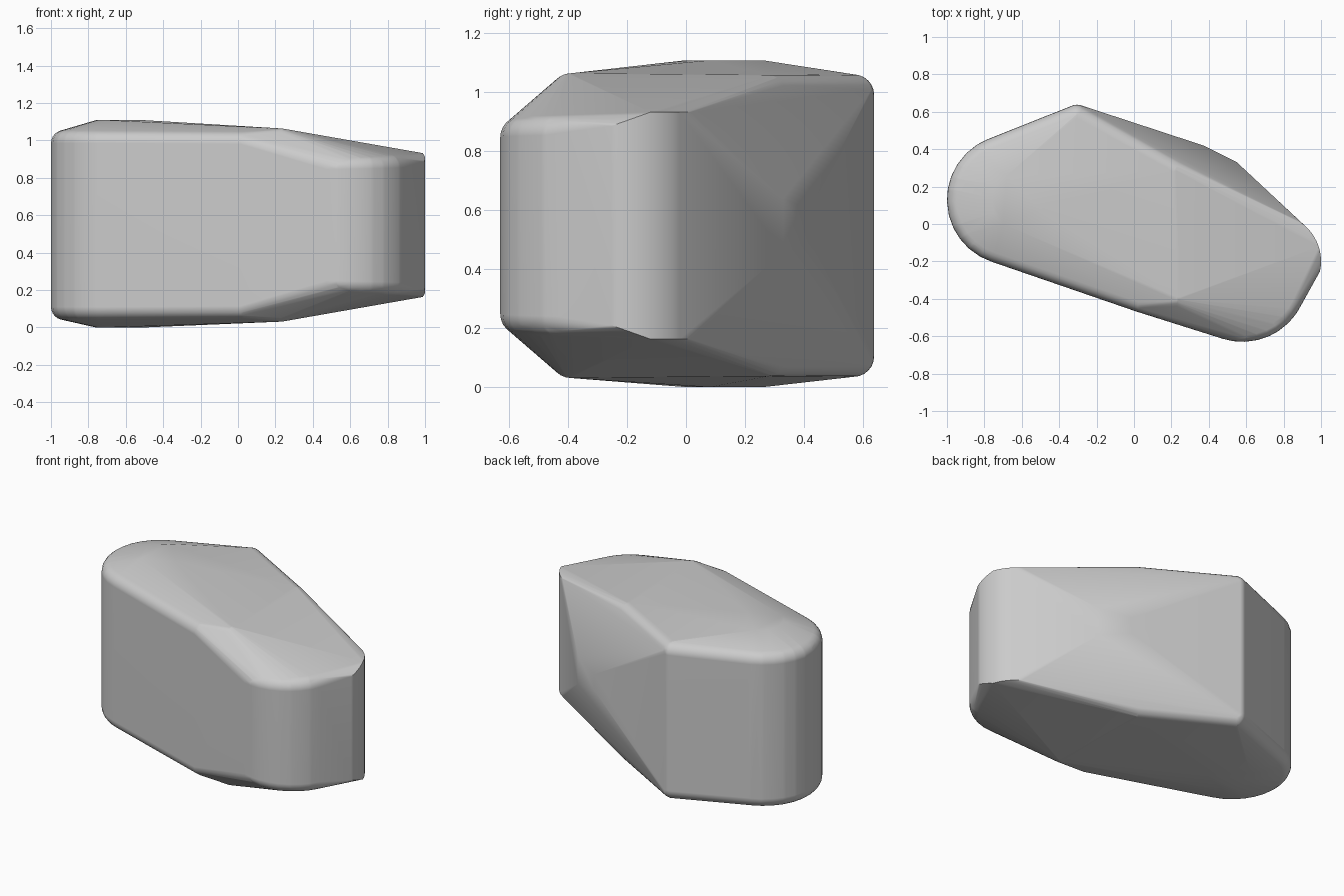
import bpy, bmesh
from math import radians, cos, sin
from mathutils import Vector

cube = bpy.data.objects.get("Cube")
if cube:
    bpy.data.objects.remove(cube, do_unlink=True)

MIRROR = 1.095      # top and bottom heights add up to this
ROUND = 0.07
stone = bpy.data.materials.new("stone_grey")
stone.use_nodes = True
stone.diffuse_color = (0.6, 0.6, 0.6, 1)
stone.node_tree.nodes["Principled BSDF"].inputs["Base Color"].default_value = stone.diffuse_color


def arc(cx, cy, r, start, end, z_start, z_end, steps):
    """Points along an arc that climbs from z_start to z_end."""
    for i in range(steps + 1):
        t = i / steps
        a = radians(start + (end - start) * t)
        yield Vector((cx + r * cos(a), cy + r * sin(a), z_start + (z_end - z_start) * t))


# Corners with a soft edge: left end, back corners, front shoulder, right nose
soft = list(arc(-0.65, 0.13, 0.28, 112, 252, 0.985, 0.985, 12))
soft += [Vector(p) for p in ((-0.305, 0.568, 0.99), (0.21, 0.28, 0.988),
                             (0.03, -0.4, 0.98), (0.23, -0.39, 0.994))]
soft += list(arc(0.58, -0.28, 0.28, 252, 335, 0.845, 0.855, 8))
soft.append(Vector((0.915, -0.2, 0.862)))

# Corners with a crisp edge: right end, crown, bulge on the back
crisp = list(arc(0.745, -0.2, 0.255, -12, 18, 0.885, 0.932, 5))
crisp += list(arc(0.745, -0.2, 0.255, 24, 58, 0.932, 0.932, 5))
crisp += [Vector((x, y, 1.108)) for x, y in
          ((-0.7, 0), (-0.75, 0.06), (-0.76, 0.14), (-0.74, 0.21), (-0.68, 0.26), (-0.5, 0.08))]
crisp += [Vector((0.37, 0.42, 0.6)), Vector((0.55, 0.33, 0.64))]

# Wrap one skin around all corners, mirrored top to bottom, resting on the ground
bm = bmesh.new()
ball = bmesh.new()
bmesh.ops.create_uvsphere(ball, u_segments=24, v_segments=12, radius=ROUND)
points = crisp + [c + v.co for c in soft for v in ball.verts]
ball.free()
for p in points:
    bm.verts.new(p)
    bm.verts.new((p.x, p.y, max(0, MIRROR - p.z)))
bmesh.ops.remove_doubles(bm, verts=bm.verts, dist=0.002)
bmesh.ops.convex_hull(bm, input=bm.verts)
bmesh.ops.delete(bm, geom=[v for v in bm.verts if not v.link_faces], context='VERTS')
bmesh.ops.dissolve_limit(bm, angle_limit=radians(0.8), verts=bm.verts, edges=bm.edges)
bmesh.ops.recalc_face_normals(bm, faces=bm.faces)

mesh = bpy.data.meshes.new("boulder")
bm.to_mesh(mesh)
bm.free()
mesh.materials.append(stone)
boulder = bpy.data.objects.new("boulder", mesh)
bpy.context.collection.objects.link(boulder)

# Smooth shading that keeps the sharp creases and the flat faces
bpy.ops.object.select_all(action='DESELECT')
boulder.select_set(True)
bpy.context.view_layer.objects.active = boulder
bpy.ops.object.shade_smooth_by_angle(angle=radians(35))
weighted = boulder.modifiers.new("even_shading", 'WEIGHTED_NORMAL')
weighted.keep_sharp = True
